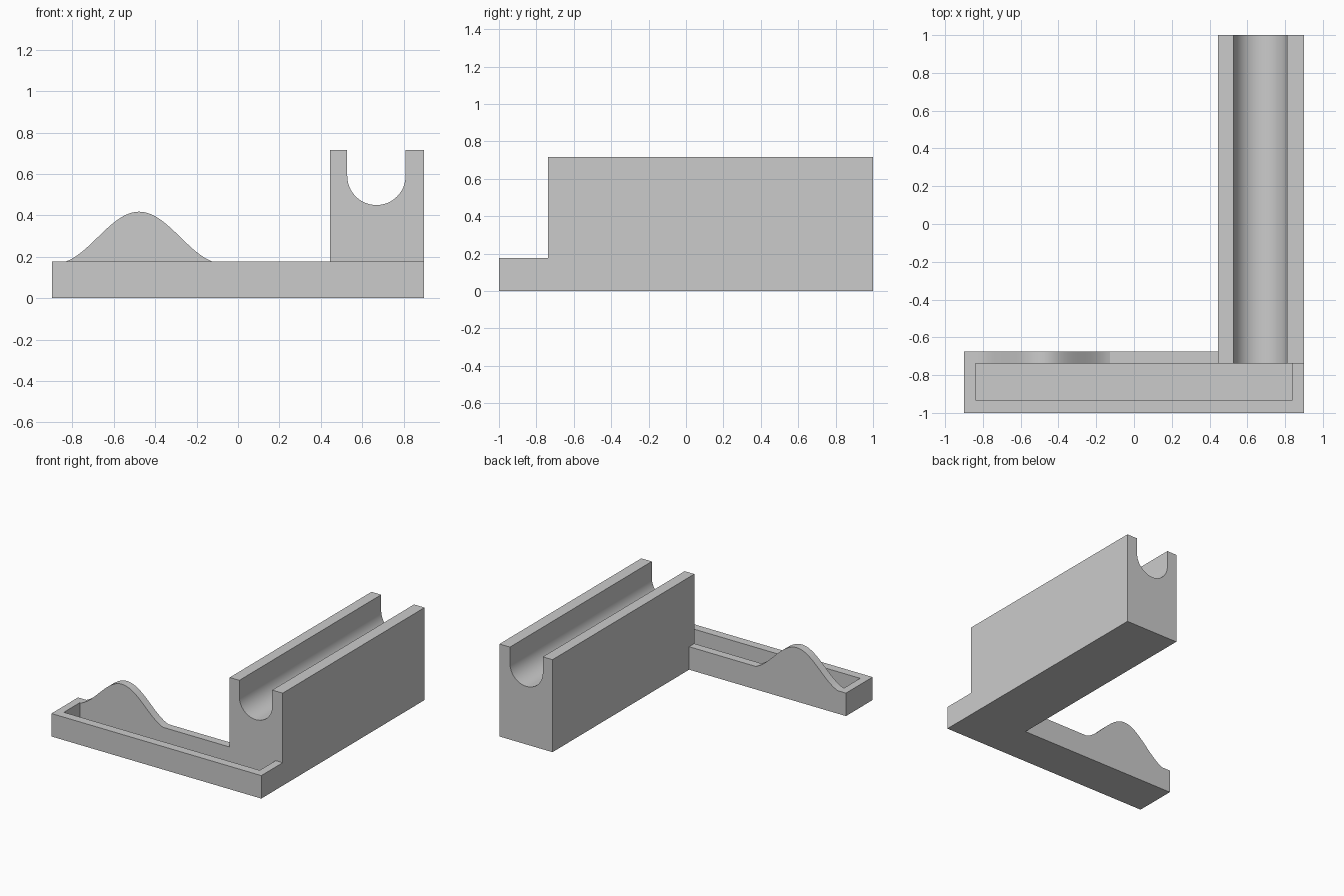
import bpy, bmesh, math
from mathutils import Vector

cube = bpy.data.objects.get("Cube")
if cube:
    bpy.data.objects.remove(cube, do_unlink=True)

grey = bpy.data.materials.new("plain grey")
grey.use_nodes = True
colour = (0.6, 0.6, 0.6, 1)
grey.diffuse_color = colour
grey.node_tree.nodes["Principled BSDF"].inputs["Base Color"].default_value = colour


def prism(name, outline, sweep):
    """Extrude a closed outline of 3D points along the sweep vector."""
    bm = bmesh.new()
    face = bm.faces.new([bm.verts.new(p) for p in outline])
    grown = bmesh.ops.extrude_face_region(bm, geom=[face], use_keep_orig=True)["geom"]
    moved = [g for g in grown if isinstance(g, bmesh.types.BMVert)]
    bmesh.ops.translate(bm, verts=moved, vec=Vector(sweep))
    bmesh.ops.recalc_face_normals(bm, faces=bm.faces[:])
    mesh = bpy.data.meshes.new(name)
    bm.to_mesh(mesh)
    bm.free()
    mesh.materials.append(grey)
    obj = bpy.data.objects.new(name, mesh)
    bpy.context.collection.objects.link(obj)
    bpy.ops.object.select_all(action="DESELECT")
    obj.select_set(True)
    bpy.context.view_layer.objects.active = obj
    bpy.ops.object.shade_smooth_by_angle(angle=math.radians(15))
    return obj


HALF, INNER = 0.9, 0.84                  # tray half length, outside and inside
FRONT, LIP, MID, BACK = -1.0, -0.933, -0.738, -0.674
RIM, FLOOR, TOP = 0.178, 0.06, 0.717
BLOCK = 0.445                            # inner side of the tall block

# Tray: U-shaped rim and a recessed floor
rim = [(-HALF, FRONT), (HALF, FRONT), (HALF, MID), (INNER, MID),
       (INNER, LIP), (-INNER, LIP), (-INNER, MID), (-HALF, MID)]
prism("tray_rim", [(x, y, 0) for x, y in rim], (0, 0, RIM))
floor = [(-INNER, LIP), (INNER, LIP), (INNER, MID), (-INNER, MID)]
prism("tray_floor", [(x, y, 0) for x, y in floor], (0, 0, FLOOR))

# Back wall of the tray with its bell-shaped hump
centre, half_width, height, spread, steps = -0.478, 0.352, 0.24, 2.75, 40
wall = [(BLOCK, 0), (BLOCK, RIM)]
for i in range(steps + 1):
    u = 1 - 2 * i / steps
    bell = (math.cos(spread * u) - math.cos(spread)) / (1 - math.cos(spread))
    wall.append((centre + half_width * u, RIM + height * bell))
wall += [(-HALF, RIM), (-HALF, 0)]
prism("humped_back_wall", [(x, MID, z) for x, z in wall], (0, BACK - MID, 0))

# Long block with a round-bottomed channel
cx, radius, cz, steps = 0.669, 0.141, 0.591, 32
channel = [(BLOCK, 0), (HALF, 0), (HALF, TOP), (cx + radius, TOP)]
for i in range(steps + 1):
    a = -math.pi * i / steps
    channel.append((cx + radius * math.cos(a), cz + radius * math.sin(a)))
channel += [(cx - radius, TOP), (BLOCK, TOP)]
prism("channel_block", [(x, MID, z) for x, z in channel], (0, 1 - MID, 0))
